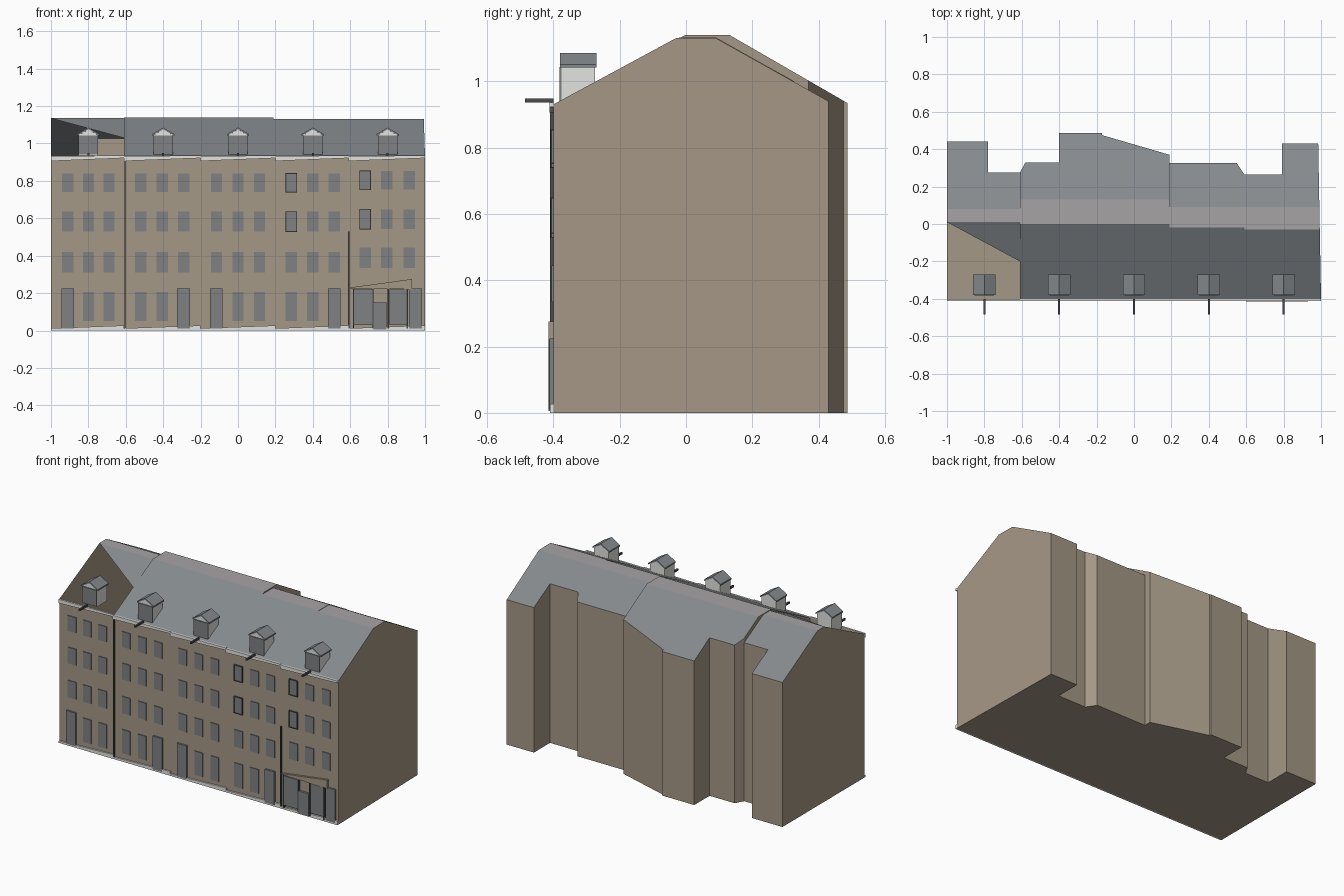
import bpy, bmesh
from mathutils import Vector

if "Cube" in bpy.data.objects:
    bpy.data.objects.remove(bpy.data.objects["Cube"])


def material(name, rgb):
    lin = [((c / 255 + 0.055) / 1.055) ** 2.4 for c in rgb]
    m = bpy.data.materials.new(name)
    m.diffuse_color = (*lin, 1)
    m.use_nodes = True
    m.node_tree.nodes["Principled BSDF"].inputs["Base Color"].default_value = m.diffuse_color
    return m


WALL = material("tan_wall", (165, 152, 134))
SLATE = material("slate_roof", (133, 138, 141))
FLAT = material("flat_roof_grey", (166, 164, 163))
GLASS = material("window_grey", (127, 129, 131))
PALE = material("pale_trim", (228, 229, 225))
DARK = material("dark_metal", (75, 76, 78))


def finish(bm, name, mats):
    me = bpy.data.meshes.new(name)
    bm.to_mesh(me)
    bm.free()
    for m in mats:
        me.materials.append(m)
    ob = bpy.data.objects.new(name, me)
    bpy.context.collection.objects.link(ob)
    return ob


def prism(bm, pts, vec):
    """Extrude a planar outline along vec."""
    face = bm.faces.new([bm.verts.new(p) for p in pts])
    r = bmesh.ops.extrude_face_region(bm, geom=[face], use_keep_orig=True)
    bmesh.ops.translate(bm, vec=vec,
                        verts=[v for v in r["geom"] if isinstance(v, bmesh.types.BMVert)])
    bmesh.ops.recalc_face_normals(bm, faces=bm.faces[:])


def panel(bm, x0, x1, z0, z1, depth, z0b=None, z1b=None):
    """Plate on the front wall; z0b and z1b slope its right end."""
    z0b = z0 if z0b is None else z0b
    z1b = z1 if z1b is None else z1b
    prism(bm, [(x0, -0.4, z0), (x1, -0.4, z0b), (x1, -0.4, z1b), (x0, -0.4, z1)],
          (0, -depth, 0))


def house(name, plan, r0, r1, top, back_slope, hole=False):
    """Footprint raised and trimmed by front, flat and back roof planes."""
    bm = bmesh.new()
    prism(bm, [(x, y, 0) for x, y in plan], (0, 0, 2))
    front = Vector((0, -(top - 0.93), r0 + 0.4))
    back = Vector((0, back_slope, 1))
    for co, no in (((0, r0, top), Vector((0, 0, 1))),
                   ((0, r0, top), front), ((0, r1, top), back)):
        r = bmesh.ops.bisect_plane(bm, geom=bm.verts[:] + bm.edges[:] + bm.faces[:],
                                   dist=1e-5, plane_co=co, plane_no=no.normalized(),
                                   clear_outer=True)
        cut = [e for e in r["geom_cut"] if isinstance(e, bmesh.types.BMEdge)]
        bmesh.ops.edgenet_fill(bm, edges=cut)
    bmesh.ops.recalc_face_normals(bm, faces=bm.faces[:])
    for f in bm.faces:
        f.material_index = 2 if f.normal.z > 0.97 else 1 if f.normal.z > 0.3 else 0
    if hole:
        # Open corner in the front slope, below a slanting line
        f = [f for f in bm.faces if f.normal.z > 0.3 and f.normal.y < -0.2]
        geom = f + list({e for g in f for e in g.edges}) + list({v for g in f for v in g.verts})
        no = Vector((0.21, 0.39, 0)).normalized()
        co = Vector((-1, r0, 0))
        bmesh.ops.bisect_plane(bm, geom=geom, dist=1e-4, plane_co=co, plane_no=no)
        gone = [g for g in bm.faces if g.normal.z > 0.3 and g.normal.y < -0.2
                and (g.calc_center_median() - co).dot(no) < 0]
        bmesh.ops.delete(bm, geom=gone, context='FACES_ONLY')
    return finish(bm, name, [WALL, SLATE, FLAT])


# Houses of the terrace
house("left_house", [(-1, -.4), (-.61, -.4), (-.61, .275), (-.78, .275), (-.78, .44), (-1, .44)],
      0.01, 0.08, 1.135, 0.55, True)
house("middle_houses", [(-.61, -.4), (.19, -.4), (.19, .37), (-.17, .475), (-.17, .487),
                        (-.4, .487), (-.4, .33), (-.58, .33), (-.61, .275)],
      0.0, 0.13, 1.14, 0.577)
house("right_middle_house", [(.19, -.4), (.59, -.4), (.59, .265), (.55, .325), (.19, .325)],
      -0.02, 0.09, 1.132, 0.56)
house("right_house", [(.59, -.4), (1, -.4), (.985, .43), (.79, .43), (.79, .265), (.59, .265)],
      -0.03, 0.09, 1.13, 0.56)

# Windows
columns = [(-.91, -.8, -.69), (-.52, -.405, -.29), (-.115, 0, .115),
           (.285, .4, .515), (.68, .795, .915)]
rows = [(.74, .84), (.53, .635), (.31, .42), (.05, .205)]
door_x = [-.91, -.29, -.115, .515, .95]
bm = bmesh.new()
for i, cols in enumerate(columns):
    lift = 0.013 if i == 4 else 0
    for x in cols:
        for r, (z0, z1) in enumerate(rows):
            if r == 3 and (i == 4 or x in door_x):
                continue
            up = lift + (0.012 if r == 2 and i == 4 else 0)
            panel(bm, x - .03, x + .03, z0 + up, z1 + up, 0.005)
finish(bm, "windows", [GLASS])

# Dark frames of the projecting windows
bm = bmesh.new()
for x, up, rr in ((.285, 0, rows[:2]), (.68, .013, rows[:2])):
    for z0, z1 in rr:
        for s in (-1, 1):
            panel(bm, x + s * .029 - .002, x + s * .029 + .002, z0 + up, z1 + up, 0.009)
        for z in (z0 + up, z1 + up):
            panel(bm, x - .03, x + .03, z - .002, z + .002, 0.009)
finish(bm, "window_frames", [DARK])

# Doors
bm = bmesh.new()
for x in door_x:
    panel(bm, x - .035, x + .033, .01, .225, 0.012)
finish(bm, "doors", [GLASS])

# Shopfront
bm = bmesh.new()
panel(bm, .60, .93, .225, .23, 0.014, .22, .275)
finish(bm, "shop_fascia", [WALL])
bm = bmesh.new()
for x0, x1, z0, z1 in ((.62, .72, .03, .22), (.725, .795, .005, .15), (.81, .9, .03, .22)):
    panel(bm, x0, x1, z0, z1, 0.014)
finish(bm, "shop_windows", [GLASS])
bm = bmesh.new()
for x in (.617, .722, .803, .905):
    panel(bm, x - .003, x + .003, .01, .222, 0.015)
finish(bm, "shop_posts", [DARK])

# Cornice and plinth, one tapered strip for each house
edges = [-1, -.61, -.2, .2, .59, 1]
bm = bmesh.new()
for a, b in zip(edges, edges[1:]):
    panel(bm, a, b, .906, .932, 0.012, .922, .936)
finish(bm, "cornice", [PALE])
bm = bmesh.new()
for a, b in zip(edges, edges[1:]):
    panel(bm, a, b, 0, .012, 0.01, 0, .027)
finish(bm, "plinth", [PALE])

# Drainpipes
bm = bmesh.new()
for x, h in ((-.605, .92), (.592, .53)):
    panel(bm, x - .003, x + .003, 0, h, 0.01)
finish(bm, "drainpipes", [DARK])

# Dormers with front glass, gabled roof and a pole at the eave
for i, x in enumerate((-.8, -.4, 0, .4, .8)):
    bm = bmesh.new()
    prism(bm, [(x - .052, -.375, .935), (x + .052, -.375, .935), (x + .052, -.375, 1.045),
               (x, -.375, 1.075), (x - .052, -.375, 1.045)], (0, .1, 0))
    finish(bm, f"dormer_body_{i + 1}", [PALE])
    bm = bmesh.new()
    prism(bm, [(x - .052, -.375, .94), (x + .052, -.375, .94),
               (x + .052, -.375, 1.043), (x - .052, -.375, 1.043)], (0, -.006, 0))
    finish(bm, f"dormer_window_{i + 1}", [GLASS])
    bm = bmesh.new()
    for s in (-1, 1):
        prism(bm, [(x, -.38, 1.075), (x + s * .06, -.38, 1.041),
                   (x + s * .06, -.38, 1.05), (x, -.38, 1.085)], (0, .11, 0))
    finish(bm, f"dormer_roof_{i + 1}", [SLATE])
    bm = bmesh.new()
    prism(bm, [(x - .005, -.4, .936), (x + .005, -.4, .936),
               (x + .005, -.4, .948), (x - .005, -.4, .948)], (0, -.085, 0))
    finish(bm, f"eave_pole_{i + 1}", [DARK])
